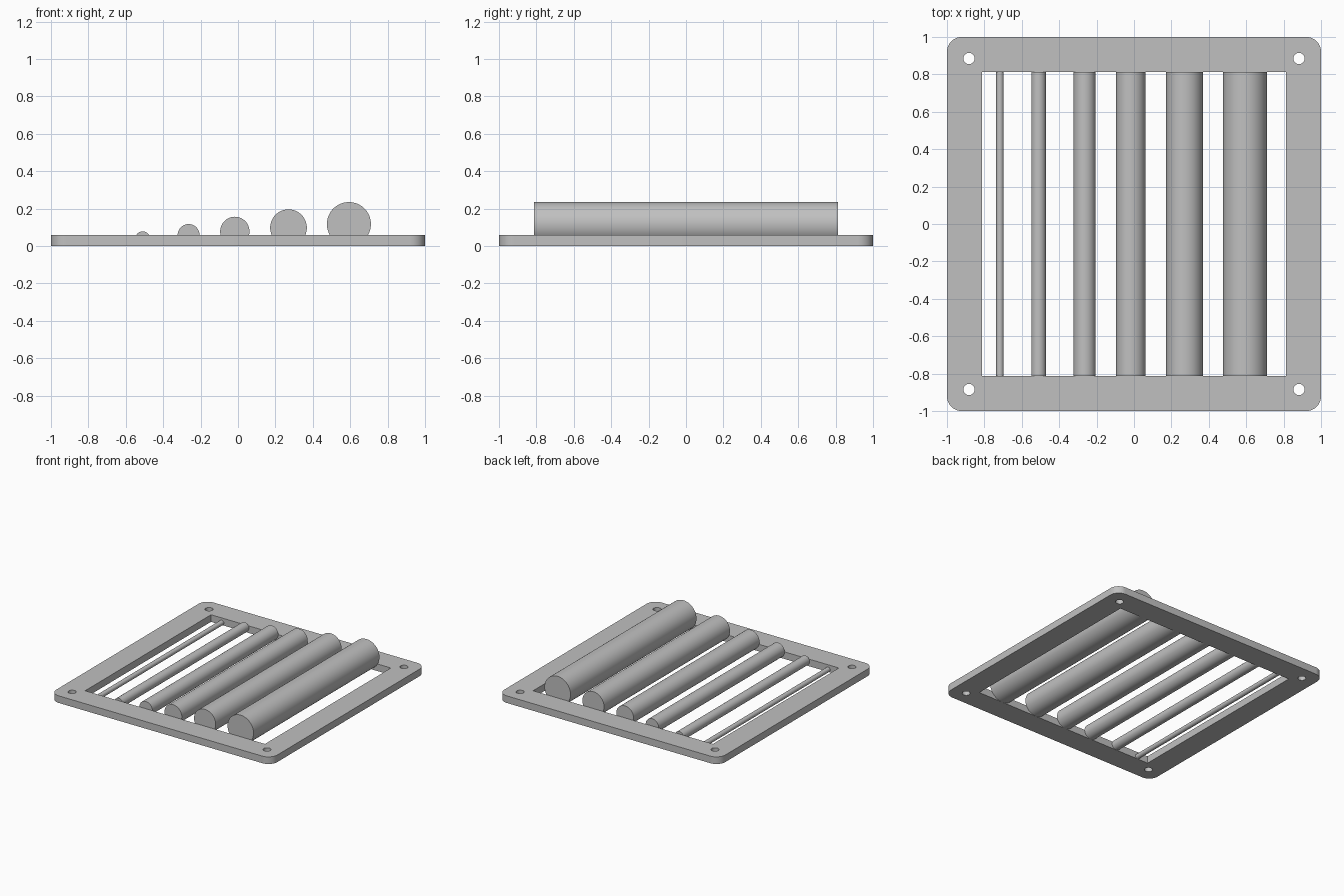
import bpy
from math import sin, cos, pi, radians

if "Cube" in bpy.data.objects:
    bpy.data.objects.remove(bpy.data.objects["Cube"])

# Single plain grey for all parts
grey = bpy.data.materials.new("plain_grey")
grey.use_nodes = True
color = (0.53, 0.53, 0.53, 1)
grey.diffuse_color = color
grey.node_tree.nodes["Principled BSDF"].inputs["Base Color"].default_value = color

THICK = 0.058
INNER = 0.814
CORNERS = [(1, 1), (-1, 1), (-1, -1), (1, -1)]


def arc(cx, cy, r, start, sweep, steps):
    return [(cx + r * cos(start + sweep * i / steps),
             cy + r * sin(start + sweep * i / steps)) for i in range(steps + 1)]


def finish(obj):
    obj.data.materials.clear()
    obj.data.materials.append(grey)
    bpy.ops.object.select_all(action='DESELECT')
    obj.select_set(True)
    bpy.context.view_layer.objects.active = obj
    bpy.ops.object.shade_smooth_by_angle(angle=radians(35))


# Flat frame: rounded outline, square opening and four corner holes
R = 0.08
outline = []
for i, (sx, sy) in enumerate(CORNERS):
    outline += arc(sx * (1 - R), sy * (1 - R), R, i * pi / 2, pi / 2, 10)
loops = [outline, [(sx * INNER, sy * INNER) for sx, sy in CORNERS]]
loops += [arc(sx * 0.882, sy * 0.885, 0.03, 0, 2 * pi, 32)[:-1] for sx, sy in CORNERS]

curve = bpy.data.curves.new("frame", 'CURVE')
curve.dimensions = '2D'
curve.fill_mode = 'BOTH'
curve.extrude = THICK / 2
for loop in loops:
    spline = curve.splines.new('POLY')
    spline.points.add(len(loop) - 1)
    for point, (x, y) in zip(spline.points, loop):
        point.co = (x, y, 0, 1)
    spline.use_cyclic_u = True
frame = bpy.data.objects.new("frame", curve)
frame.location.z = THICK / 2
bpy.context.collection.objects.link(frame)
bpy.ops.object.select_all(action='DESELECT')
frame.select_set(True)
bpy.context.view_layer.objects.active = frame
bpy.ops.object.convert(target='MESH')
finish(bpy.context.object)

# Row of rods, each one step thicker, all resting on the ground
for i, x in enumerate([-0.717, -0.51, -0.264, -0.017, 0.27, 0.593]):
    r = 0.0196 * (i + 1)
    bpy.ops.mesh.primitive_cylinder_add(vertices=64, radius=r, depth=2 * INNER,
                                        location=(x, 0, r), rotation=(pi / 2, 0, 0))
    rod = bpy.context.object
    rod.name = f"rod_{i + 1}"
    finish(rod)
